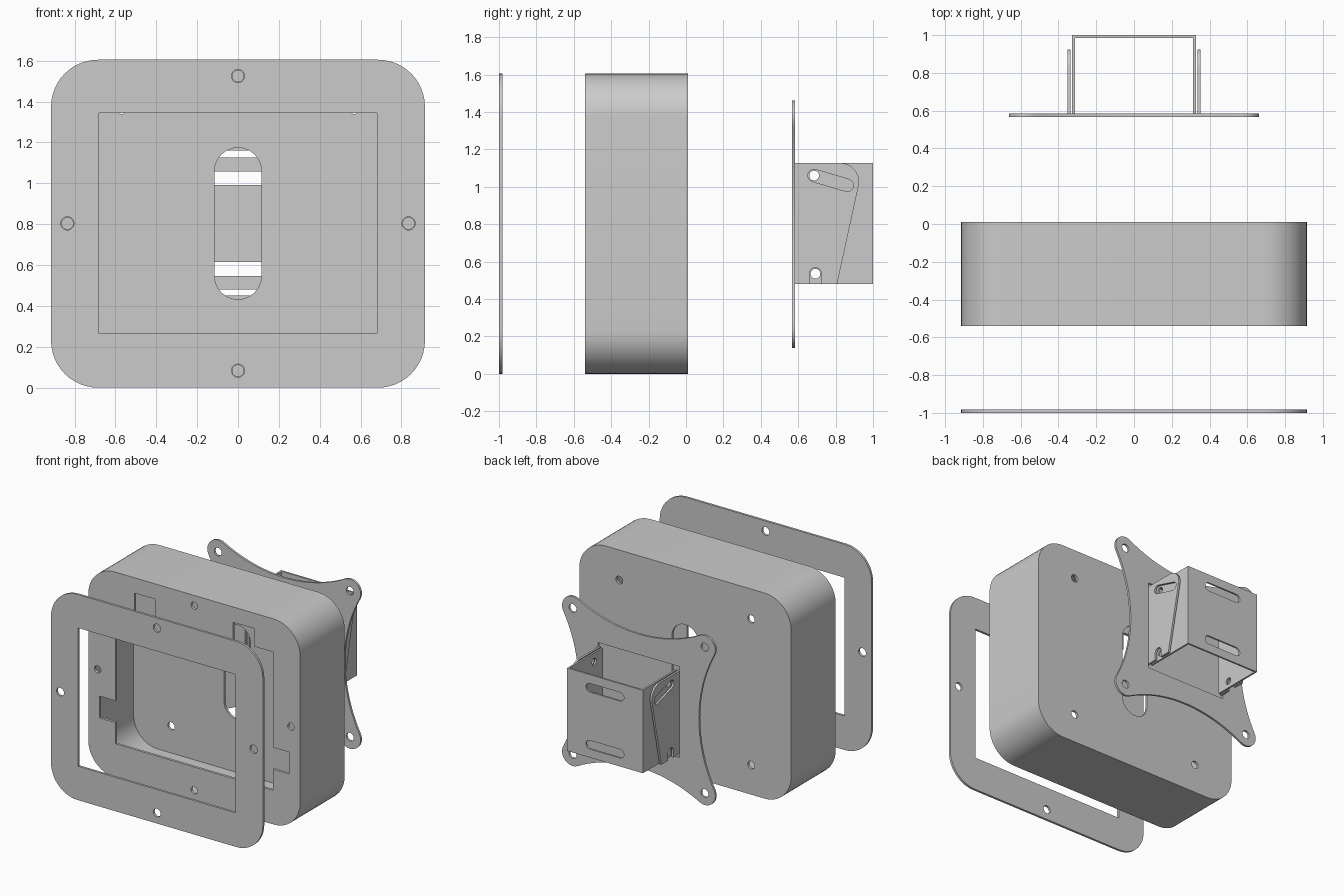
import bpy, bmesh
from math import sin, cos, pi, radians, atan2, hypot
from mathutils import Vector

if "Cube" in bpy.data.objects:
    bpy.data.objects.remove(bpy.data.objects["Cube"])

CZ = 0.8    # height of the assembly's centre
T = 0.018   # sheet thickness


def arc(cx, cy, r, a0, a1, n=12):
    return [(cx + r * cos(a0 + (a1 - a0) * i / n), cy + r * sin(a0 + (a1 - a0) * i / n))
            for i in range(n + 1)]


def circle(cx, cy, r, n=32):
    return arc(cx, cy, r, 0, 2 * pi, n)[:-1]


def rect(x0, y0, x1, y1):
    return [(x0, y0), (x1, y0), (x1, y1), (x0, y1)]


def round_rect(x0, y0, x1, y1, r):
    return (arc(x1 - r, y1 - r, r, 0, pi / 2) + arc(x0 + r, y1 - r, r, pi / 2, pi)
            + arc(x0 + r, y0 + r, r, pi, 1.5 * pi) + arc(x1 - r, y0 + r, r, 1.5 * pi, 2 * pi))


def slot(ax, ay, bx, by, r):
    a = atan2(by - ay, bx - ax)
    return arc(bx, by, r, a - pi / 2, a + pi / 2) + arc(ax, ay, r, a + pi / 2, a + 1.5 * pi)


def slab(name, loops, a, b, axis):
    """Flat outline(s) with holes, extruded from a to b along an axis."""
    place = {'x': lambda u, v, w: (w, u, v), 'y': lambda u, v, w: (u, w, v),
             'z': lambda u, v, w: (u, v, w)}[axis]
    bm = bmesh.new()
    top, edges, rings = {}, [], []
    for loop in loops:
        low = [bm.verts.new(place(u, v, a)) for u, v in loop]
        top.update({lv: bm.verts.new(place(u, v, b)) for lv, (u, v) in zip(low, loop)})
        pairs = list(zip(low, low[1:] + low[:1]))
        edges += [bm.edges.new(p) for p in pairs]
        rings += pairs
    bmesh.ops.triangle_fill(bm, edges=edges, use_beauty=True, normal=Vector(place(0, 0, 1)))
    for f in list(bm.faces):
        bm.faces.new([top[v] for v in f.verts])
    for p, q in rings:
        bm.faces.new((p, q, top[q], top[p]))
    bmesh.ops.recalc_face_normals(bm, faces=bm.faces)
    me = bpy.data.meshes.new(name)
    bm.to_mesh(me)
    bm.free()
    ob = bpy.data.objects.new(name, me)
    bpy.context.collection.objects.link(ob)
    return smooth(ob)


def smooth(ob):
    ob.data.shade_smooth()
    ob.data.set_sharp_from_angle(angle=radians(30))
    return ob


def cut(ob, cutters):
    for c in cutters:
        m = ob.modifiers.new("cut", 'BOOLEAN')
        m.operation, m.solver, m.object = 'DIFFERENCE', 'EXACT', c
        c.hide_render = True
    dg = bpy.context.evaluated_depsgraph_get()
    me = bpy.data.meshes.new_from_object(ob.evaluated_get(dg))
    ob.modifiers.clear()
    ob.data = me
    for c in cutters:
        bpy.data.objects.remove(c)
    smooth(ob)


outer = round_rect(-0.915, 0, 0.915, 1.605, 0.23)
screws = [(0, 1.525), (0, 0.083), (-0.835, 0.804), (0.835, 0.804)]
L, B, TOP = 0.68, 0.265, 1.345      # window half width, bottom, top

# front cover frame
slab("cover_frame", [outer, rect(-L, B, L, TOP)] + [circle(x, z, 0.032) for x, z in screws],
     -1, -1 + T, 'y')

# hollow housing: cavity, notched front window, slot and mounting holes in the back
right = [(L, B), (L, 0.43), (0.82, 0.43), (0.82, 0.6), (L, 0.6), (L, TOP),
         (0.515, TOP), (0.515, 1.485), (0.335, 1.485), (0.335, TOP)]
window = right + [(-x, z) for x, z in reversed(right)]
corners = [(sx * 0.57, CZ + sz * 0.57) for sx in (-1, 1) for sz in (-1, 1)]
housing = slab("housing", [outer], -0.54, 0.01, 'y')
cut(housing, [
    slab("cavity", [round_rect(-0.895, 0.02, 0.895, 1.585, 0.21)], -0.52, -0.01, 'y'),
    slab("window", [window] + [circle(x, z, 0.028) for x, z in screws], -0.6, -0.5, 'y'),
    slab("back_holes", [slot(0, 0.547, 0, 1.06, 0.115)]
         + [circle(x, z, 0.03) for x, z in corners], -0.03, 0.05, 'y')])

# star shaped mounting plate: rounded ears joined by concave sides
ear, er, mid = 0.57, 0.092, 0.52
k = mid + er
c = (2 * ear * ear - (mid - er) ** 2) / (2 * (ear - (mid - er)))   # side arc centre
R = c - mid
t = atan2(ear, c - ear)
quarter = arc(c, 0, R, pi + t, pi - t, 24)[:-1] + arc(ear, ear, er, -t, pi / 2 + t, 16)[:-1]
star = []
for i in range(4):
    ca, sa = round(cos(i * pi / 2)), round(sin(i * pi / 2))
    star += [(x * ca - y * sa, CZ + x * sa + y * ca) for x, y in quarter]
slab("mounting_plate", [star, rect(-0.352, 0.45, 0.352, 1.16)]
     + [circle(x, z, 0.032) for x, z in corners], 0.567, 0.584, 'y')

# side tabs of the plate: tilt slot at the top, open notch at the bottom
ZB, ZT = 0.48, 1.127
tab = ([(0.567, ZB), (0.66, ZB)] + arc(0.692, 0.535, 0.032, pi, 0)
       + [(0.724, ZB), (0.808, ZB)] + arc(0.825, ZT - 0.1, 0.1, radians(-12), pi / 2)
       + [(0.567, ZT)])
for side, s in (("left", -1), ("right", 1)):
    slab(side + "_tilt_tab", [tab, slot(0.685, 1.06, 0.862, 1.008, 0.033)],
         s * 0.337, s * 0.353, 'x')

# U shaped wall bracket with wall slots and pivot holes
U, W = 0.327, 0.014
profile = [(-U, 0.58), (-U, 1), (U, 1), (U, 0.58), (U - W, 0.58),
           (U - W, 1 - W), (W - U, 1 - W), (W - U, 0.58)]
bracket = slab("wall_bracket", [profile], ZB, ZT, 'z')
cut(bracket, [
    slab("wall_slots", [slot(-0.13, z, 0.13, z, 0.034) for z in (0.58, 1.025)], 0.95, 1.05, 'y'),
    slab("pivots", [circle(0.685, 1.06, 0.026), circle(0.692, 0.535, 0.026)], -0.5, 0.5, 'x')])
